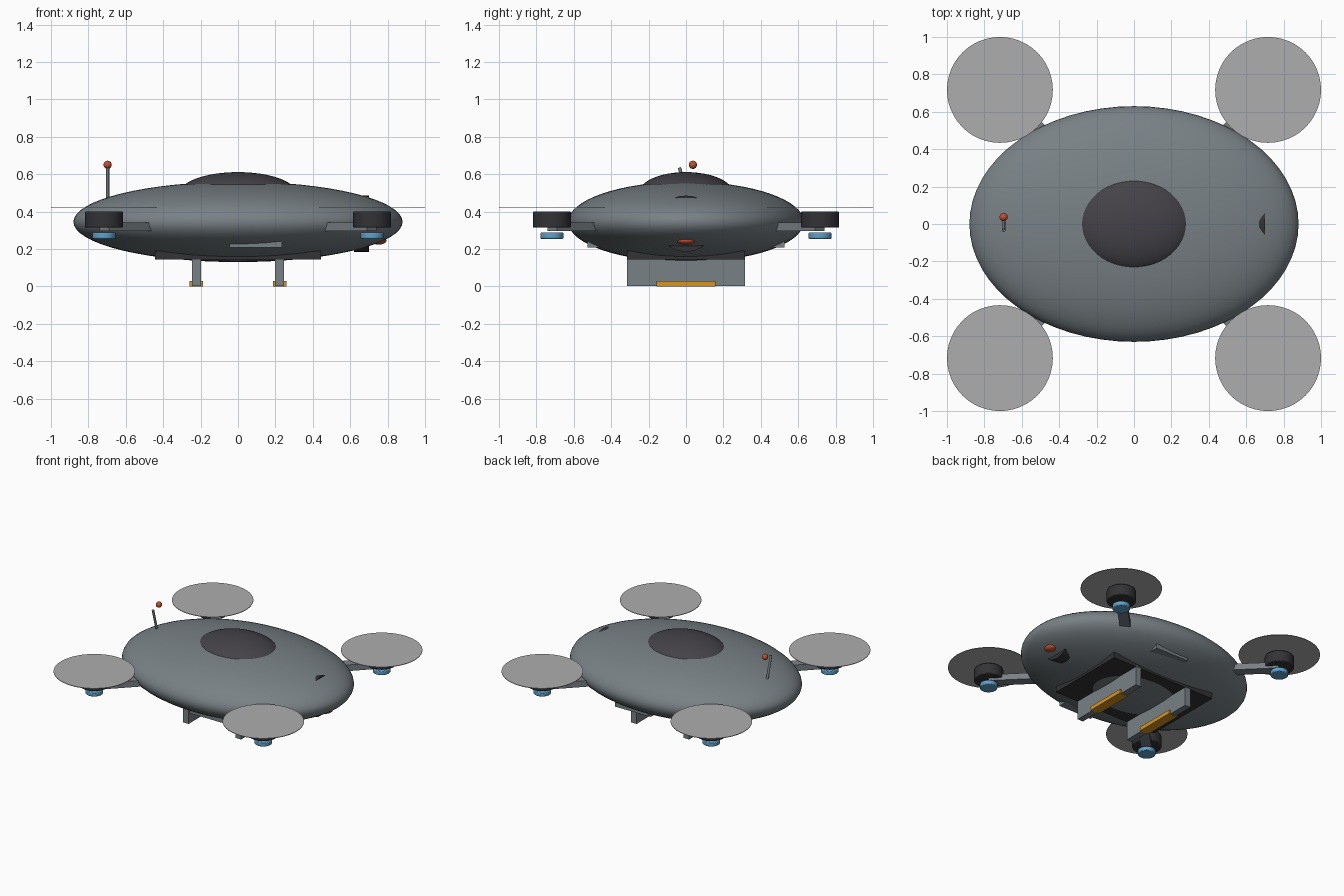
import bpy, math
from mathutils import Vector

if "Cube" in bpy.data.objects:
    bpy.data.objects.remove(bpy.data.objects["Cube"])


def material(name, r, g, b):
    m = bpy.data.materials.new(name)
    m.diffuse_color = (r, g, b, 1)
    m.use_nodes = True
    m.node_tree.nodes["Principled BSDF"].inputs["Base Color"].default_value = m.diffuse_color
    return m


GREY = material("hull grey", 0.19, 0.22, 0.235)
GLASS = material("dark canopy", 0.058, 0.055, 0.064)
BLACK = material("motor black", 0.033, 0.033, 0.037)
DISC = material("rotor light grey", 0.42, 0.42, 0.42)
BLUE = material("lamp blue", 0.11, 0.36, 0.60)
ORANGE = material("pad orange", 0.68, 0.30, 0.01)
RED = material("signal red", 0.52, 0.08, 0.03)


def finish(name, mat, smooth=True, bevel=0):
    ob = bpy.context.object
    ob.name = name
    ob.data.materials.append(mat)
    bpy.ops.object.transform_apply(location=False, rotation=False, scale=True)
    if smooth:
        bpy.ops.object.shade_smooth_by_angle(angle=math.radians(35))
    if bevel:
        mod = ob.modifiers.new("soft edges", "BEVEL")
        mod.width, mod.segments = bevel, 2
    return ob


def ellipsoid(name, loc, radii, mat, seg=48, rings=24):
    bpy.ops.mesh.primitive_uv_sphere_add(segments=seg, ring_count=rings, radius=1, location=loc)
    bpy.context.object.scale = radii
    return finish(name, mat)


def cylinder(name, loc, radius, depth, mat, rot=(0, 0, 0), verts=48, bevel=0):
    bpy.ops.mesh.primitive_cylinder_add(vertices=verts, radius=radius, depth=depth,
                                        location=loc, rotation=rot)
    return finish(name, mat, True, bevel)


def box(name, lo, hi, mat, rot_z=0):
    lo, hi = Vector(lo), Vector(hi)
    bpy.ops.mesh.primitive_cube_add(size=1, location=(lo + hi) / 2, rotation=(0, 0, rot_z))
    bpy.context.object.scale = hi - lo
    return finish(name, mat, False)


# Hull and canopy
ellipsoid("hull", (0, 0, 0.345), (0.88, 0.63, 0.215), GREY, 64, 32)
ellipsoid("canopy", (0, 0, 0.50), (0.31, 0.252, 0.111), GLASS)

# Belly plate, skids and skid pads
box("belly_plate", (-0.445, -0.315, 0.145), (0.445, 0.315, 0.19), BLACK)
for side, s in (("left", -1), ("right", 1)):
    x = s * 0.223
    box(side + "_skid", (x - 0.024, -0.315, 0.002), (x + 0.024, 0.315, 0.16), GREY)
    box(side + "_skid_pad", (x - 0.037, -0.158, 0), (x + 0.037, 0.158, 0.03), ORANGE)

# Four rotor units: arm, motor, lamp and disc
for end, sy in (("front", -1), ("back", 1)):
    for side, sx in (("left", -1), ("right", 1)):
        tag = end + "_" + side
        x, y = sx * 0.717, sy * 0.717
        cx, cy = sx * 0.56, sy * 0.56
        box(tag + "_arm", (cx - 0.22, cy - 0.037, 0.295), (cx + 0.22, cy + 0.037, 0.342),
            GREY, math.atan2(sy, sx))
        cylinder(tag + "_motor", (x, y, 0.357), 0.102, 0.087, BLACK, bevel=0.006)
        cylinder(tag + "_lamp", (x, y, 0.271), 0.062, 0.034, BLUE, bevel=0.006)
        cylinder(tag + "_rotor_disc", (x, y, 0.42), 0.283, 0.004, DISC)

# Side vents, one on each flank
for tag, s in (("front", -1), ("back", 1)):
    y0, y1 = sorted((s * 0.42, s * 0.526))
    box(tag + "_vent", (-0.045, y0, 0.207), (0.235, y1, 0.245), GREY)

# Nose sensor drum (only its rims show) and red signal lens
cylinder("nose_drum", (0.66, 0, 0.335), 0.15, 0.08, BLACK, (0, math.pi / 2, 0))
ellipsoid("nose_lens", (0.752, 0, 0.245), (0.042, 0.05, 0.022), RED, 24, 12)

# Leaning aerial and its tip ball
base, tip = Vector((-0.697, 0.02, 0.44)), Vector((-0.697, -0.035, 0.635))
lean = (tip - base).to_track_quat("Z", "Y").to_euler()
cylinder("aerial", (base + tip) / 2, 0.009, (tip - base).length, GREY, lean, 16)
ellipsoid("aerial_ball", (-0.697, 0.037, 0.65), (0.022, 0.022, 0.022), RED, 24, 12)
